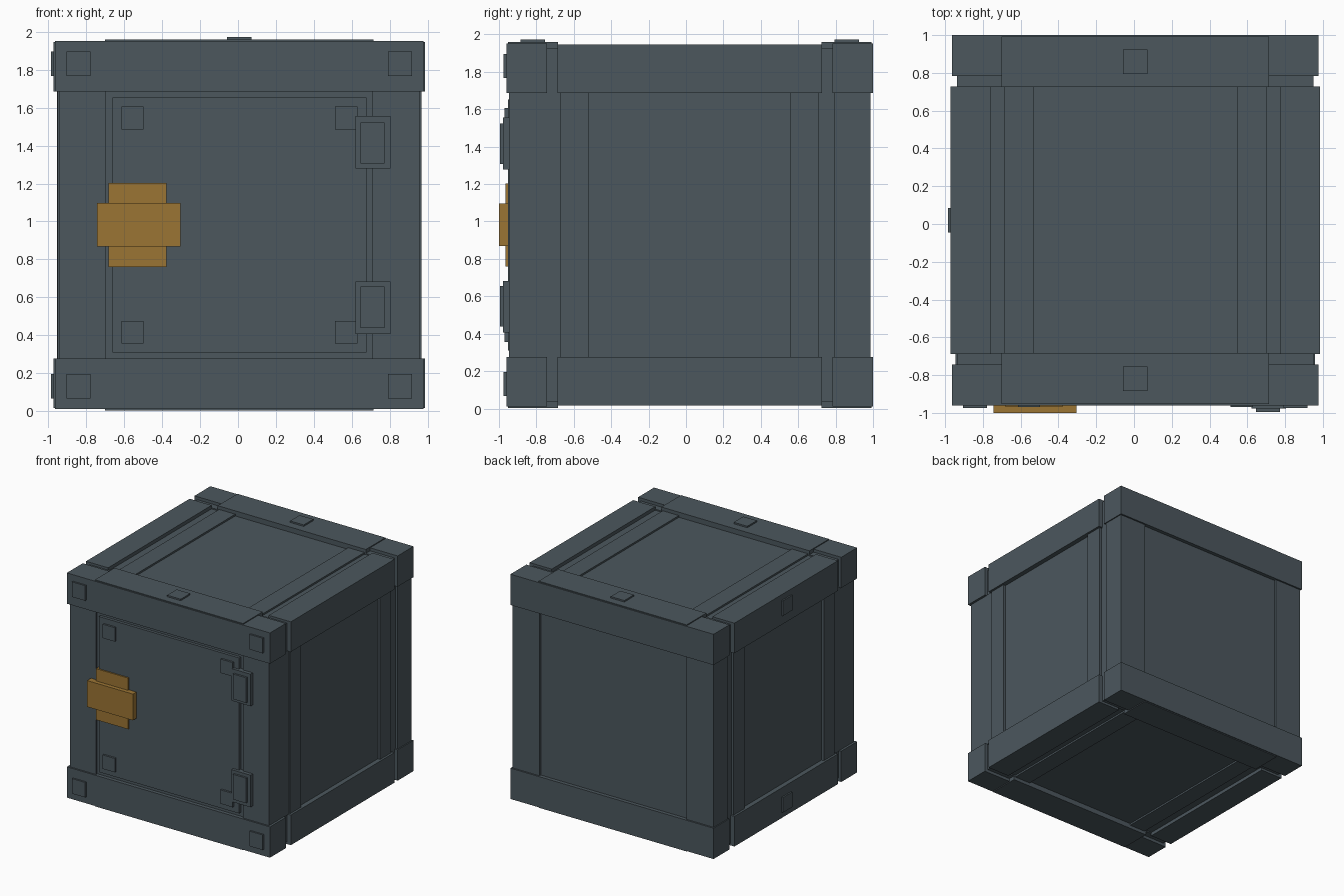
import bpy
from itertools import product
from mathutils import Vector

cube = bpy.data.objects.get("Cube")
if cube:
    bpy.data.objects.remove(cube, do_unlink=True)

CENTRE = Vector((0.007, 0.02, 0.981))


def material(name, rgb):
    m = bpy.data.materials.new(name)
    m.use_nodes = True
    m.diffuse_color = (*rgb, 1)
    m.node_tree.nodes["Principled BSDF"].inputs["Base Color"].default_value = (*rgb, 1)
    return m


STEEL = material("slate_steel", (0.072, 0.096, 0.111))
BRASS = material("brass", (0.33, 0.178, 0.034))


def box(name, x, y, z, mat=STEEL, mirror=""):
    """Box from (min, max) ranges about the crate centre, repeated across the mirror axes."""
    signs = [(1, -1) if axis in mirror else (1,) for axis in "xyz"]
    for s in product(*signs):
        ranges = [sorted((r[0] * k, r[1] * k)) for r, k in zip((x, y, z), s)]
        verts = list(product(*ranges))
        faces = [(0, 1, 3, 2), (4, 6, 7, 5), (0, 4, 5, 1),
                 (2, 3, 7, 6), (0, 2, 6, 4), (1, 5, 7, 3)]
        mesh = bpy.data.meshes.new(name)
        mesh.from_pydata([Vector(v) + CENTRE for v in verts], [], faces)
        mesh.materials.append(mat)
        ob = bpy.data.objects.new(name, mesh)
        bpy.context.collection.objects.link(ob)


def span(h):
    return (-h, h)


# Inner body with recessed side, top and bottom panels
box("body_panels", span(0.938), span(0.8), span(0.935))
# Slabs behind the front and back frames; they also floor the corner grooves
box("end_slab", span(0.943), (0.704, 0.948), span(0.945), mirror="y")

# Front and back frames
box("end_beam", span(0.971), (0.763, 0.98), (0.705, 0.971), mirror="yz")
box("back_post", (0.703, 0.962), (0.775, 0.966), span(0.71), mirror="x")
box("front_post", (0.703, 0.951), (-0.966, -0.69), span(0.71), mirror="x")
box("beam_cap", span(0.708), (0.704, 0.972), (0.90, 0.979), mirror="yz")

# Side rails along the long edges
box("side_rail", (0.768, 0.979), span(0.707), (0.705, 0.965), mirror="xz")
# Raised strips bordering the recessed panels
box("side_strip", (0.90, 0.96), (0.54, 0.69), span(0.71), mirror="xy")
box("top_strip", (0.54, 0.695), span(0.71), (0.90, 0.95), mirror="xz")

# Square studs
box("corner_stud", (0.785, 0.912), (-0.995, -0.97), (0.785, 0.915), mirror="xz")
box("top_stud", span(0.065), (0.775, 0.905), (0.97, 0.992), mirror="y")
box("side_stud", (-0.992, -0.97), span(0.065), (0.785, 0.915), mirror="z")

# Door with studs and hinges
box("door", span(0.67), (-0.973, -0.94), span(0.672))
box("door_stud", (0.505, 0.622), (-0.99, -0.96), (0.505, 0.625), mirror="xz")
box("hinge_plate", (0.614, 0.797), (-0.998, -0.95), (0.298, 0.575), mirror="z")
box("hinge_knuckle", (0.64, 0.767), (-1.015, -0.99), (0.325, 0.542), mirror="z")

# Brass latch
box("latch_plate", (-0.69, -0.383), (-0.985, -0.95), (-0.221, 0.221), BRASS)
box("latch_bar", (-0.75, -0.311), (-1.02, -0.96), (-0.112, 0.115), BRASS)
